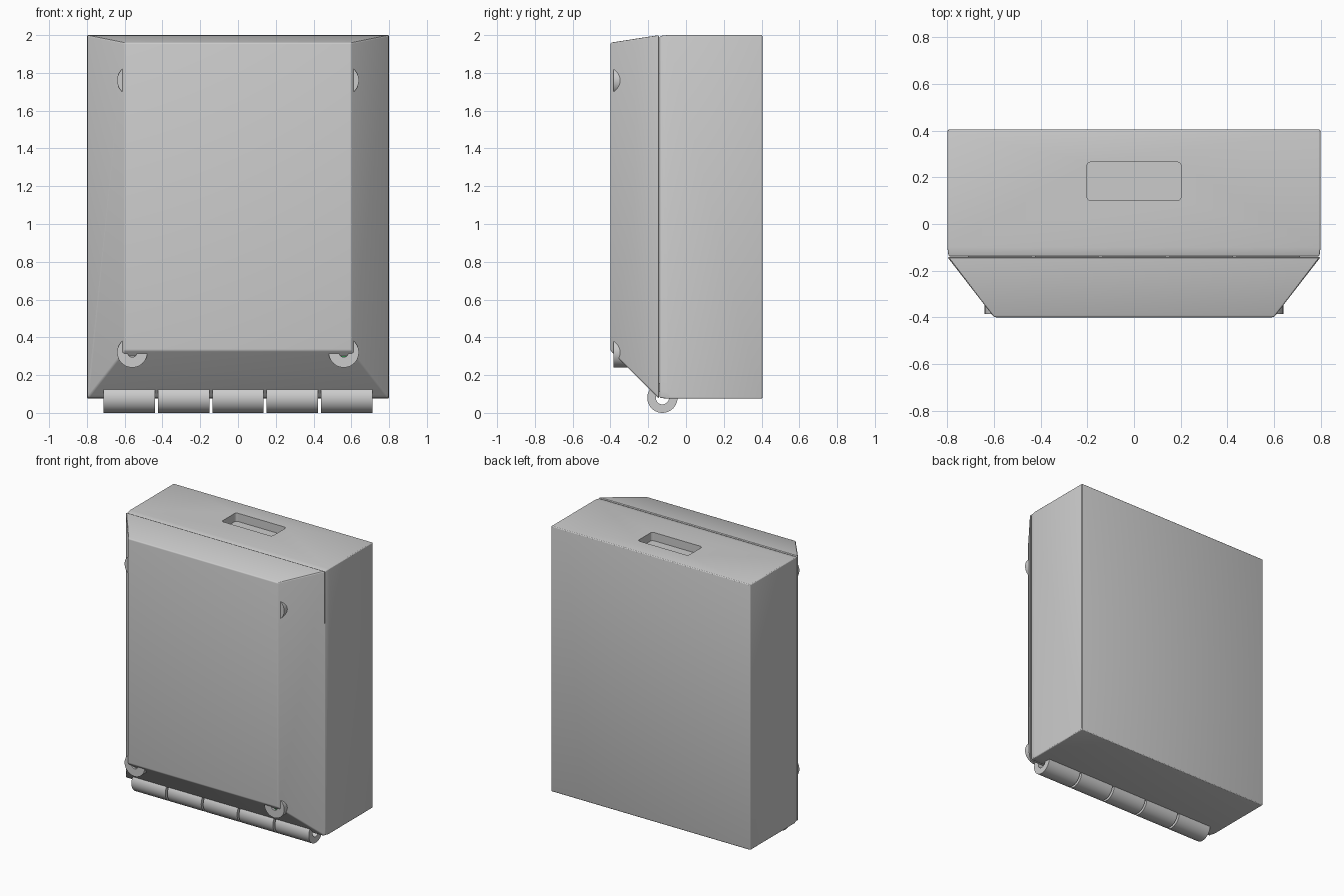
import bpy, bmesh, math
from mathutils import Matrix

if "Cube" in bpy.data.objects:
    bpy.data.objects.remove(bpy.data.objects["Cube"])


def finish(bm, name, smooth=True):
    bmesh.ops.recalc_face_normals(bm, faces=bm.faces)
    me = bpy.data.meshes.new(name)
    bm.to_mesh(me)
    bm.free()
    ob = bpy.data.objects.new(name, me)
    bpy.context.collection.objects.link(ob)
    bpy.ops.object.select_all(action='DESELECT')
    ob.select_set(True)
    bpy.context.view_layer.objects.active = ob
    if smooth:
        bpy.ops.object.shade_smooth_by_angle(angle=math.radians(30))
    return ob


def loft(name, sections):
    """Solid through rectangles given as (y, half width, z low, z high)."""
    bm = bmesh.new()
    rings = [[bm.verts.new(p) for p in ((-w, y, a), (w, y, a), (w, y, b), (-w, y, b))]
             for y, w, a, b in sections]
    bm.faces.new(rings[0])
    bm.faces.new(rings[-1])
    for r, s in zip(rings, rings[1:]):
        for i in range(4):
            j = (i + 1) % 4
            bm.faces.new((r[i], r[j], s[j], s[i]))
    return finish(bm, name, False)


def tube(name, inner, outer, length, centre, axis, sides=40):
    """Ring (or solid when inner is 0) along X or Y."""
    bm = bmesh.new()
    if inner == 0:
        bmesh.ops.create_cone(bm, cap_ends=True, segments=sides, radius1=outer,
                              radius2=outer, depth=length)
    else:
        h = length / 2
        rings = []
        for i in range(sides):
            a = 2 * math.pi * i / sides
            rings.append([bm.verts.new((r * math.cos(a), r * math.sin(a), z))
                          for r, z in ((inner, -h), (outer, -h), (outer, h), (inner, h))])
        for i in range(sides):
            r, s = rings[i], rings[(i + 1) % sides]
            for k in range(4):
                bm.faces.new((r[k], r[(k + 1) % 4], s[(k + 1) % 4], s[k]))
    rot = Matrix.Rotation(math.pi / 2, 4, 'Y' if axis == 'X' else 'X')
    bm.transform(Matrix.Translation(centre) @ rot)
    return finish(bm, name)


def bevel_and_cut(ob, width, cutters):
    bv = ob.modifiers.new("edge_bevel", 'BEVEL')
    bv.width, bv.segments = width, 3
    bv.limit_method, bv.angle_limit = 'ANGLE', math.radians(25)
    for c in cutters:
        m = ob.modifiers.new("cut", 'BOOLEAN')
        m.object, m.operation, m.solver = c, 'DIFFERENCE', 'EXACT'
    bpy.ops.object.select_all(action='DESELECT')
    ob.select_set(True)
    bpy.context.view_layer.objects.active = ob
    for m in list(ob.modifiers):
        bpy.ops.object.modifier_apply(modifier=m.name)
    bpy.ops.object.shade_smooth_by_angle(angle=math.radians(25))


# Case halves
body = loft("case_body", [(0.405, 0.8, 0.075, 2.0), (-0.10, 0.8, 0.075, 2.0),
                          (-0.14, 0.795, 0.08, 1.995)])
lid = loft("case_lid", [(-0.142, 0.8, 0.075, 2.0), (-0.40, 0.6, 0.33, 1.96)])

# Cutters: hinge channel and rounded carry-handle recess
HY, HZ = -0.125, 0.08
channel = tube("channel_cutter", 0, 0.04, 2.0, (0, HY, HZ), 'X')
bm = bmesh.new()
bmesh.ops.create_cube(bm, size=1, matrix=Matrix.Translation((0, 0.183, 2.0))
                      @ Matrix.Diagonal((0.405, 0.165, 0.12, 1)))
upright = [e for e in bm.edges if abs(e.verts[0].co.z - e.verts[1].co.z) > 0.05]
bmesh.ops.bevel(bm, geom=upright, offset=0.018, segments=4, profile=0.5, affect='EDGES')
recess = finish(bm, "recess_cutter", False)
bevel_and_cut(body, 0.008, [channel, recess])
bevel_and_cut(lid, 0.008, [channel])
for c in (channel, recess):
    bpy.data.objects.remove(c)

# Five hinge knuckles
for i in range(5):
    tube(f"hinge_knuckle_{i + 1}", 0.035, 0.08, 0.272, ((i - 2) * 0.2905 * 0.99, HY, HZ), 'X')

# Corner feet with a recessed centre pin; the lower right pin is green
green = bpy.data.materials.new("green_pin")
green.diffuse_color = (0.05, 0.45, 0.12, 1)
green.use_nodes = True
green.node_tree.nodes["Principled BSDF"].inputs["Base Color"].default_value = green.diffuse_color
for side, x in (("left", -0.56), ("right", 0.56)):
    for level, z in (("lower", 0.32), ("upper", 1.76)):
        tube(f"{level}_{side}_foot", 0.025, 0.08, 0.125, (x, -0.3225, z), 'Y')
        pin = tube(f"{level}_{side}_pin", 0, 0.025, 0.11, (x, -0.315, z), 'Y', 24)
        if side == "right" and level == "lower":
            pin.data.materials.append(green)
